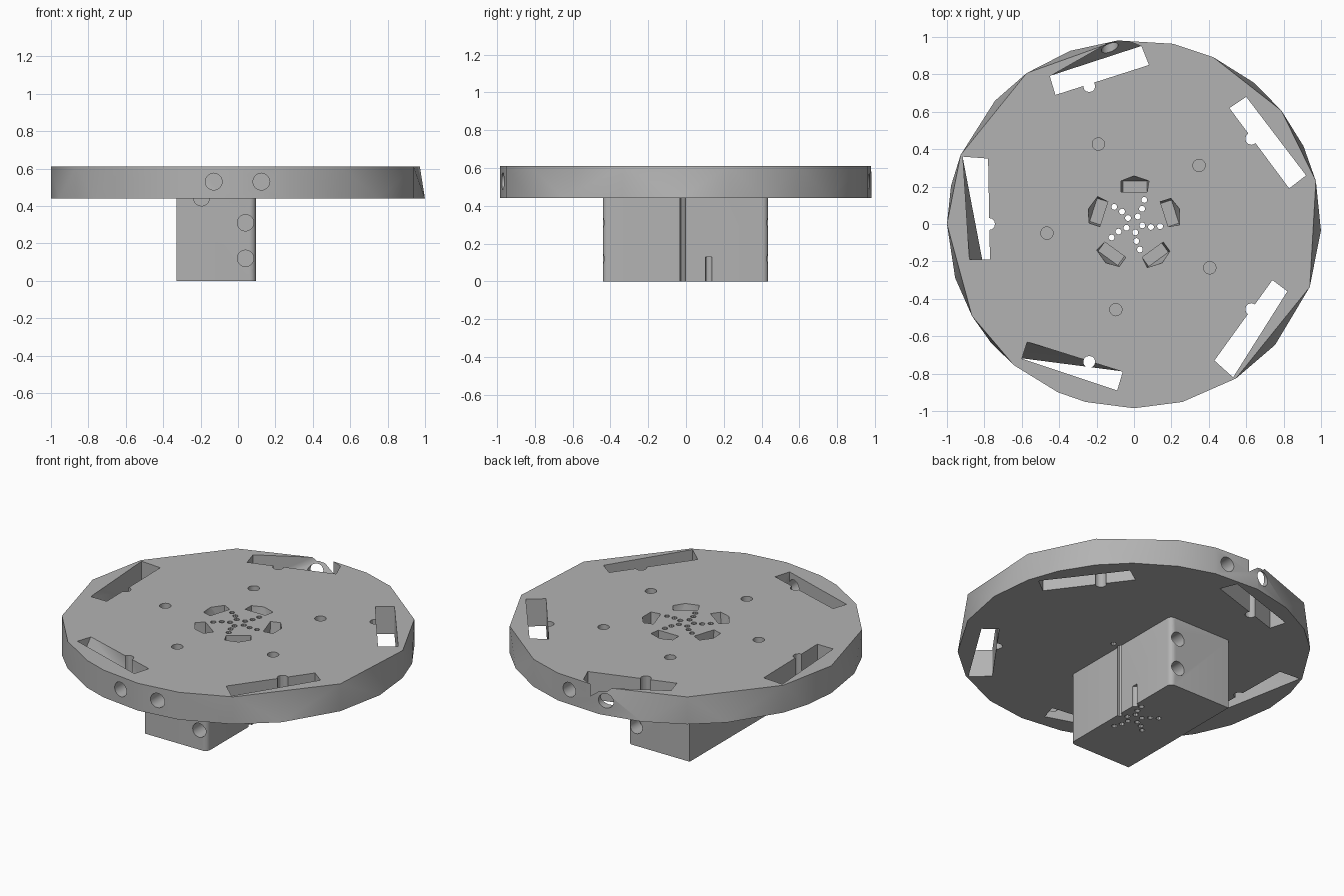
import bpy, bmesh, math
from mathutils import Matrix, Vector

if "Cube" in bpy.data.objects:
    bpy.data.objects.remove(bpy.data.objects["Cube"], do_unlink=True)

LOW, HIGH = 0.44, 0.61

grey = bpy.data.materials.new("plain grey")
grey.use_nodes = True
grey.diffuse_color = (0.45, 0.45, 0.45, 1)
grey.node_tree.nodes["Principled BSDF"].inputs["Base Color"].default_value = grey.diffuse_color


def make(name, bm):
    bmesh.ops.recalc_face_normals(bm, faces=bm.faces)
    mesh = bpy.data.meshes.new(name)
    bm.to_mesh(mesh)
    bm.free()
    mesh.materials.append(grey)
    ob = bpy.data.objects.new(name, mesh)
    bpy.context.collection.objects.link(ob)
    return ob


def hull(name, bottom, top, z0, z1):
    """Convex solid between two outlines."""
    bm = bmesh.new()
    for pts, z in ((bottom, z0), (top, z1)):
        for x, y in pts:
            bm.verts.new((x, y, z))
    res = bmesh.ops.convex_hull(bm, input=bm.verts)
    loose = {v for v in bm.verts if not v.link_faces}
    bmesh.ops.delete(bm, geom=list(loose), context='VERTS')
    bmesh.ops.dissolve_limit(bm, angle_limit=0.005, verts=bm.verts, edges=bm.edges)
    return make(name, bm)


def rod(a, b, r, sides=20):
    """Cylinder from point a to point b."""
    a, b = Vector(a), Vector(b)
    d = b - a
    m = Matrix.Translation((a + b) / 2) @ d.to_track_quat('Z', 'Y').to_matrix().to_4x4()
    bm = bmesh.new()
    bmesh.ops.create_cone(bm, cap_ends=True, segments=sides, radius1=r, radius2=r,
                          depth=d.length, matrix=m)
    return make("cutter", bm)


def polar(r, deg):
    t = math.radians(deg)
    return r * math.cos(t), r * math.sin(t)


def cut(target, cutters):
    for c in cutters:
        mod = target.modifiers.new("cut", 'BOOLEAN')
        mod.operation, mod.solver, mod.object = 'DIFFERENCE', 'EXACT', c
    graph = bpy.context.evaluated_depsgraph_get()
    mesh = bpy.data.meshes.new_from_object(target.evaluated_get(graph))
    target.modifiers.clear()
    target.data = mesh


# Faceted wheel: the lower edge has more corners than the upper edge
top_angles = [158, 125, 95, 78, 65, 38, 13.5, -20, -57, -75, -90, -105, -114, -130, -150, 180]
low_angles = top_angles + [138, 110, 50, 25, -2, -41, 168, -163, -140]


def rim(angles):
    return [(x, y * 0.985) for x, y in (polar(1, a) for a in angles)]


wheel = hull("wheel", rim(low_angles), rim(top_angles), LOW, HIGH)

# Hub block with one long side's upright edges rounded
corner = 0.03
outline = [(-0.33, -0.44), (-0.33, 0.435)]
for sy, start in ((0.405, 90), (-0.41, 0)):
    for i in range(6):
        x, y = polar(corner, start - i * 18)
        outline.append((0.095 - corner + x, sy + y))
block = hull("hub_block", outline, outline, 0, LOW)

wheel_cuts, block_cuts = [], []

# Five slots near the rim, some with sloping walls
slots = [
    ([(-0.45, 0.79), (0.04, 0.95), (0.08, 0.85), (-0.42, 0.69)],
     [(-0.45, 0.79), (-0.08, 1.0), (0.04, 0.95), (0.08, 0.85), (-0.42, 0.69)]),
    ([(0.51, 0.62), (0.60, 0.68), (0.92, 0.26), (0.83, 0.19)], None),
    ([(0.74, -0.30), (0.82, -0.36), (0.53, -0.82), (0.43, -0.73)], None),
    ([(-0.6, -0.72), (-0.06, -0.79), (-0.09, -0.89)],
     [(-0.57, -0.63), (-0.06, -0.79), (-0.09, -0.89), (-0.6, -0.72)]),
    ([(-0.915, 0.36), (-0.78, 0.35), (-0.77, -0.19), (-0.81, -0.19)],
     [(-0.915, 0.36), (-0.78, 0.35), (-0.77, -0.19), (-0.88, -0.19)]),
]
for low, high in slots:
    wheel_cuts.append(hull("cutter", low, high or low, LOW - 0.004, HIGH + 0.004))

for k in range(5):
    turn = 72 * k
    # Half-round notch in each slot's inner wall
    x, y = polar(0.775, 108 + turn)
    wheel_cuts.append(rod((x, y, LOW - 0.1), (x, y, HIGH + 0.1), 0.032, 12))
    # Blind hole midway out
    x, y = polar(0.468, 42 + turn)
    wheel_cuts.append(rod((x, y, HIGH - 0.1), (x, y, HIGH + 0.1), 0.033))
    # Tapered pocket around the centre
    mat = Matrix.Rotation(math.radians(turn), 2)
    inner = [mat @ Vector(p) for p in ((-0.06, 0.17), (0.07, 0.17), (0.07, 0.23), (-0.06, 0.23))]
    outer = [mat @ Vector(p) for p in ((-0.07, 0.17), (0.07, 0.17), (0.08, 0.23), (0, 0.257), (-0.07, 0.23))]
    wheel_cuts.append(hull("cutter", inner, outer, HIGH - 0.11, HIGH + 0.002))
    # Row of three small through holes
    for r, a in ((0.045, 63), (0.092, 62), (0.14, 67)):
        x, y = polar(r, a + turn)
        drill = rod((x, y, -0.1), (x, y, HIGH + 0.1), 0.016, 10)
        wheel_cuts.append(drill)
        block_cuts.append(drill)

# Round holes in the rim and the block, front and back
for s in (-1, 1):
    for x in (-0.13, 0.125):
        wheel_cuts.append(rod((x, s * 0.85, 0.53), (x, s * 1.1, 0.53), 0.045))
    for z in (0.12, 0.31):
        block_cuts.append(rod((0.04, s * 0.34, z), (0.04, s * 0.6, z), 0.044))
block_cuts.append(rod((-0.195, -0.3, 0.442), (-0.195, -0.6, 0.442), 0.042))

# Short upright groove in the block's side
block_cuts.append(rod((0.095, 0.12, -0.1), (0.095, 0.12, 0.13), 0.018, 12))

cut(wheel, wheel_cuts)
cut(block, block_cuts)
for c in set(wheel_cuts + block_cuts):
    bpy.data.objects.remove(c, do_unlink=True)

# Smooth shading with sharp edges kept
bpy.ops.object.select_all(action='DESELECT')
for ob in (wheel, block):
    ob.select_set(True)
bpy.context.view_layer.objects.active = wheel
bpy.ops.object.shade_smooth_by_angle(angle=math.radians(30))
